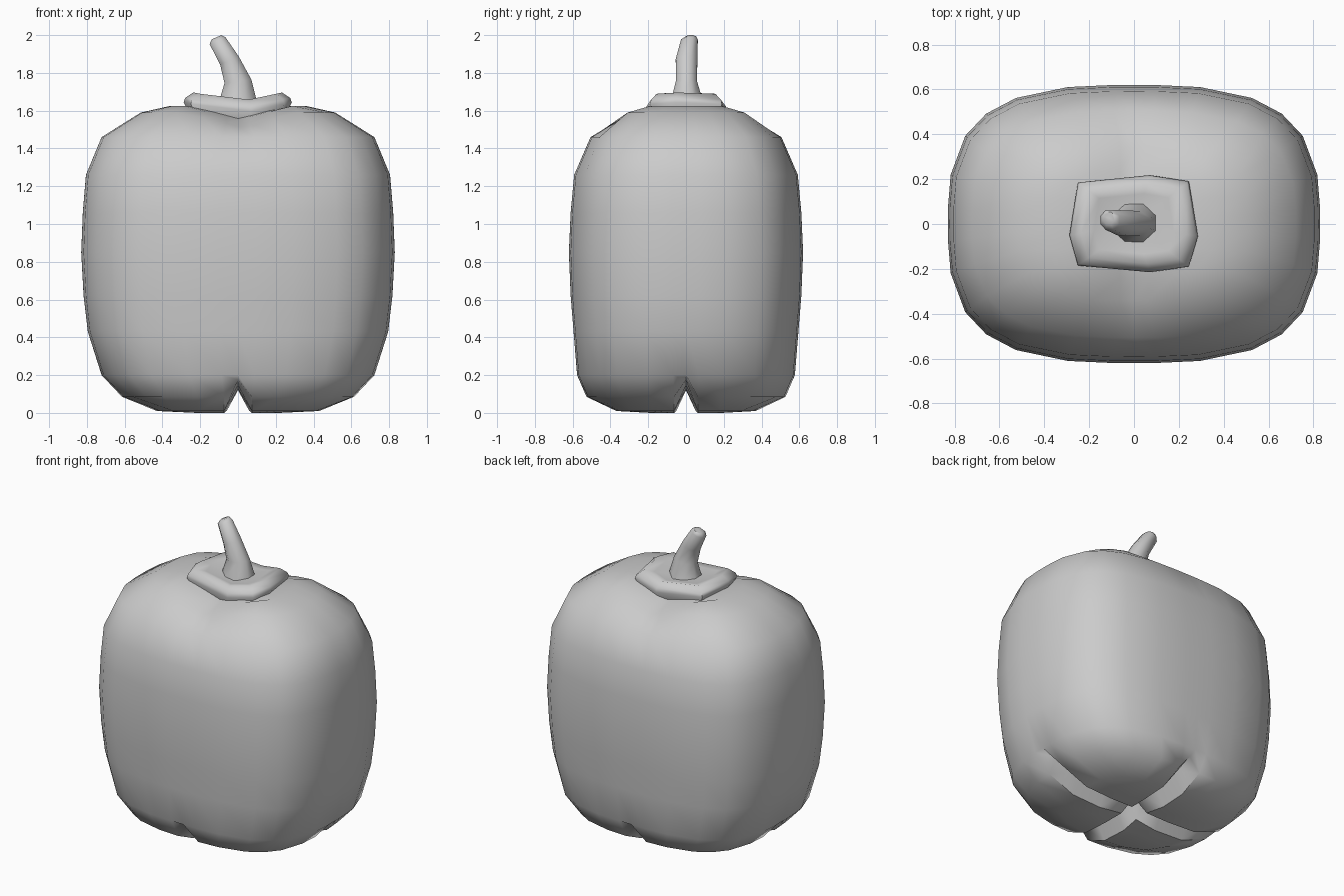
import bpy, bmesh
from math import sin, cos, pi, radians

if "Cube" in bpy.data.objects:
    bpy.data.objects.remove(bpy.data.objects["Cube"])


def finish(bm, name, angle):
    bmesh.ops.recalc_face_normals(bm, faces=bm.faces)
    me = bpy.data.meshes.new(name)
    bm.to_mesh(me)
    bm.free()
    ob = bpy.data.objects.new(name, me)
    bpy.context.collection.objects.link(ob)
    bpy.ops.object.select_all(action='DESELECT')
    ob.select_set(True)
    bpy.context.view_layer.objects.active = ob
    bpy.ops.object.shade_smooth_by_angle(angle=radians(angle))
    return ob


def loft(name, rings, angle):
    bm = bmesh.new()
    loops = [[bm.verts.new(p) for p in r] for r in rings]
    n = len(loops[0])
    for a, b in zip(loops, loops[1:]):
        for i in range(n):
            j = (i + 1) % n
            bm.faces.new((a[i], a[j], b[j], b[i]))
    bm.faces.new(loops[0])
    bm.faces.new(loops[-1])
    return finish(bm, name, angle)


# Body: gridded cube wrapped onto a rounded profile (x scale, y scale, height)
LEVELS = [(.74, .85, .085), (.87, .93, .2), (.958, .96, .43), (.985, .985, .62),
          (1, 1, .85), (.99, .985, 1.06), (.97, .955, 1.26), (.87, .815, 1.46),
          (.62, .55, 1.59)]
SPACING = [0, .12, .36, .7, 1]
BOTTOM = [.12, .012, .0, .01, .085]
TOP = [1.635, 1.642, 1.645, 1.625, 1.59]

bm = bmesh.new()
bmesh.ops.create_cube(bm, size=2)
bmesh.ops.subdivide_edges(bm, edges=bm.edges[:], cuts=7, use_grid_fill=True)
for v in bm.verts:
    i, j, k = (round(c * 4) for c in v.co)
    a = SPACING[abs(i)] * (1 if i > 0 else -1)
    b = SPACING[abs(j)] * (1 if j > 0 else -1)
    ring = max(abs(i), abs(j))
    m = SPACING[ring]
    norm = (abs(a) ** 3 + abs(b) ** 3) ** (1 / 3) or 1
    sx, sy, z = LEVELS[k + 4]
    x, y = a * m / norm * sx * .83, b * m / norm * sy * .62
    if k == -4:      # crossed grooves between the four lobes
        z = BOTTOM[ring]
        if i == 0 or j == 0:
            z = .12 + .055 * m * m
    elif k == 4:     # dip across the shoulders
        z = TOP[ring] - .075 * max(0, 1 - abs(x) / .28)
    v.co = (x, y, z)
finish(bm, "pepper_body", 50)

# Calyx: wavy collar draped on the dip
outline = [(-.25, .185), (.07, .218), (.245, .19), (.285, -.055),
           (.245, -.19), (.07, -.215), (-.25, -.185), (-.288, -.05)]
rings = []
for s, dz in [(.9, -.06), (1, -.005), (.97, .02), (.82, .058), (.62, .055), (.38, .055)]:
    rings.append([(x * s, y * s, 1.588 + .06 * abs(x * s) / .28 + dz) for x, y in outline])
loft("calyx", rings, 60)

# Stem: six-sided bent taper (centre x, y, z, radius x, radius y, tilt)
rings = []
for cx, cy, cz, rx, ry, t in [(0, .005, 1.61, .108, .1, 0), (0, .005, 1.65, .1, .092, 0),
                              (.0, .002, 1.755, .072, .06, .12),
                              (-.045, .003, 1.865, .054, .062, .4),
                              (-.108, .018, 1.97, .046, .048, .4),
                              (-.113, .026, 1.989, .028, .03, .4)]:
    pts = []
    for n in range(8):
        ang = n * pi / 4 + pi / 8
        dx = cos(ang) * rx * 1.08
        pts.append((cx + dx * cos(t), cy + sin(ang) * ry, cz + dx * sin(t)))
    rings.append(pts)
loft("stem", rings, 60)
